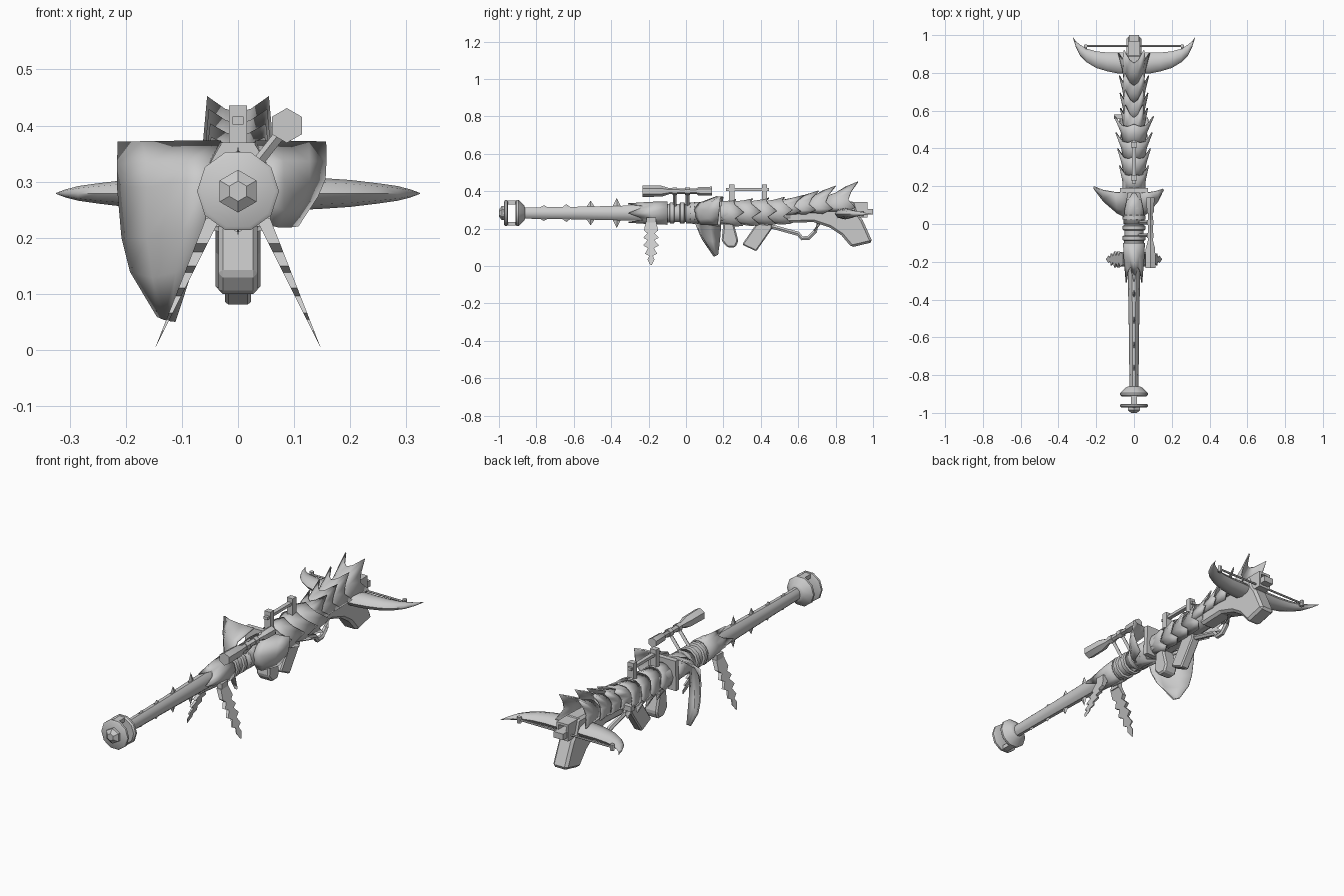
import bpy, math
from mathutils import Vector

if "Cube" in bpy.data.objects:
    bpy.data.objects.remove(bpy.data.objects["Cube"])

GREY = bpy.data.materials.new("steel grey")
GREY.diffuse_color = (0.6, 0.6, 0.6, 1)
GREY.use_nodes = True
GREY.node_tree.nodes["Principled BSDF"].inputs["Base Color"].default_value = GREY.diffuse_color
AX = 0.283  # height of the barrel axis


def build(name, verts, faces, smooth=None, thick=0):
    me = bpy.data.meshes.new(name)
    me.from_pydata([tuple(v) for v in verts], [], faces)
    me.materials.append(GREY)
    ob = bpy.data.objects.new(name, me)
    bpy.context.collection.objects.link(ob)
    bpy.context.view_layer.objects.active = ob
    ob.select_set(True)
    bpy.ops.object.mode_set(mode='EDIT')
    bpy.ops.mesh.select_all(action='SELECT')
    bpy.ops.mesh.normals_make_consistent(inside=False)
    bpy.ops.object.mode_set(mode='OBJECT')
    if smooth:
        bpy.ops.object.shade_smooth_by_angle(angle=math.radians(smooth))
    if thick:
        m = ob.modifiers.new("thickness", 'SOLIDIFY')
        m.thickness, m.offset = thick, 0
    ob.select_set(False)
    return ob


def loft(name, rings, smooth=None, closed=True, thick=0):
    """Skin a list of rings; closed rings get end caps."""
    n = len(rings[0])
    verts = [p for r in rings for p in r]
    faces = [(i * n + j, i * n + (j + 1) % n, (i + 1) * n + (j + 1) % n, (i + 1) * n + j)
             for i in range(len(rings) - 1) for j in range(n if closed else n - 1)]
    if closed:
        faces += [tuple(range(n)), tuple(range(len(verts) - n, len(verts)))]
    return build(name, verts, faces, smooth, thick)


def lathe(name, prof, n=10, x=0, z=AX, smooth=40, turn=.5, wide=1):
    """Turn (y, radius) pairs about an axis along y."""
    return loft(name, [[(x + wide * r * math.sin(2 * math.pi * (k + turn) / n), y,
                         z + r * math.cos(2 * math.pi * (k + turn) / n)) for k in range(n)]
                       for y, r in prof], smooth)


def prism(name, pts, w, x=0, bevel=0):
    """Extrude a (y, z) outline sideways."""
    ob = loft(name, [[(x + s * w, y, z) for y, z in pts] for s in (-1, 1)])
    if bevel:
        m = ob.modifiers.new("bevel", 'BEVEL')
        m.width, m.segments = bevel, 1
    return ob


def box(name, x0, x1, y0, y1, z0, z1):
    return prism(name, [(y0, z0), (y1, z0), (y1, z1), (y0, z1)], (x1 - x0) / 2, (x0 + x1) / 2)


def rod(name, path, r, n=6):
    """Polygonal rod through a list of points."""
    path = [Vector(p) for p in path]
    rings = []
    for i, p in enumerate(path):
        d = (path[min(i + 1, len(path) - 1)] - path[max(i - 1, 0)]).normalized()
        a = d.cross(Vector((0, .1, 1)) if abs(d.z) < .9 else Vector((0, 1, 0))).normalized()
        b = d.cross(a)
        rings.append([p + r * (math.cos(2 * math.pi * k / n) * a + math.sin(2 * math.pi * k / n) * b)
                      for k in range(n)])
    return loft(name, rings, 35)


def scale(name, y0, y1, tip, z0, z1, r0, r1, spikes, flare=.14):
    """Flared armour shell; spikes = (angle from top, weight) for one half."""
    half = [(-a, w) for a, w in reversed(spikes) if a] + list(spikes)
    rings = []
    for t in (0, .55, 1):
        ring = []
        for a, w in half:
            a = math.radians(a)
            f = t * t
            k = 1 + flare * (w - .5) * f
            rx, rz = (r0[i] + (r1[i] - r0[i]) * f for i in (0, 1))
            y = y0 + (y1 - y0) * t + (tip - y1) * w * f
            ring.append((rx * k * math.sin(a), y, z0 + (z1 - z0) * t + rz * k * math.cos(a)))
        rings.append(ring)
    return loft(name, rings, 40, False, 0.006)


# Barrel, slightly taller than wide, with diamond thorns above and below
lathe("barrel", [(-.9, .031), (-.6, .035), (-.3, .042), (-.1, .047)], wide=.76)
for i, (y, h) in enumerate([(-.76, .042), (-.64, .048), (-.51, .066), (-.37, .08)]):
    for s in (-1, 1):
        mid = [(.011, y, AX + s * .02), (0, y + .026, AX + s * .028),
               (-.011, y, AX + s * .02), (0, y - .026, AX + s * .028)]
        build("barrel_thorn", mid + [(0, y, AX + s * h)],
              [(0, 1, 2, 3), (0, 1, 4), (1, 2, 4), (2, 3, 4), (3, 0, 4)])

# Muzzle cage: two flanges joined by struts
lathe("muzzle_cone", [(-.912, .066), (-.905, .073), (-.895, .073), (-.865, .042), (-.86, .03)])
lathe("muzzle_flange", [(-.972, .066), (-.967, .073), (-.957, .073), (-.953, .066)])
lathe("muzzle_tip", [(-1, .018), (-.985, .038), (-.97, .038)], 6, smooth=None, turn=0)
for s in (-1, 1):
    box("muzzle_strut", -.016, .016, -.96, -.9, AX + s * .057 - .01, AX + s * .057 + .01)

# Receiver with bands and a forward-pointing collar
lathe("receiver", [(-.2, .046), (-.15, .055), (-.06, .05), (.04, .052), (.12, .06), (.22, .062), (.56, .05)])
for y in (-.075, -.02, .035, .09):
    lathe("receiver_band", [(y - .014, .053), (y - .01, .06), (y + .01, .06), (y + .014, .053)])
ring_spikes = [(0, 1), (30, .1), (60, .3), (90, 1), (120, .3), (150, .1), (180, 1)]
scale("collar", -.1, -.22, -.31, AX, AX, (.055, .06), (.038, .046), ring_spikes)
scale("rear_collar", .0, .12, .18, AX, AX, (.052, .052), (.06, .066), ring_spikes)

# Barbed legs
edge = [(.028, .235), (.038, .19), (.02, .175), (.042, .15), (.018, .138), (.042, .11),
        (.016, .096), (.032, .066), (.01, .054), (.019, .034), (.003, .005)]
for s in (-1, 1):
    outline = [(d, z) for d, z in edge] + [(-d, z) for d, z in reversed(edge)]
    rings = []
    for k in (-1, 1):
        rings.append([(s * (.147 - .446 * (z - .005) + k * .055 * (z - .004)), -.187 + d, z)
                      for d, z in outline])
    loft("leg", rings)
    box("leg_mount", s * .045 - .013, s * .045 + .013, -.21, -.16, .225, .26)

# Scope on slanted mounts
lathe("scope", [(-.232, .031), (-.13, .029), (-.09, .016), (.055, .014),
                (.065, .022), (.14, .024)], 6, .087, .4, turn=0)
for y in (-.06, .008):
    rod("scope_mount", [(.02, y, .315), (.087, y, .4)], .01, 4)
    lathe("scope_ring", [(y - .013, .02), (y + .013, .02)], 6, .087, .4, turn=0)

# Lopsided shield: each row runs from hub to flared rim
left = [[(-.03, .165, .37), (-.10, .168, .37), (-.17, .18, .37), (-.213, .198, .37)],
        [(-.05, .07, .335), (-.09, .085, .335), (-.16, .135, .33), (-.213, .192, .33)],
        [(-.05, .04, .30), (-.09, .06, .30), (-.16, .12, .29), (-.213, .19, .29)],
        [(-.06, .055, .22), (-.10, .075, .21), (-.16, .13, .2), (-.205, .185, .2)],
        [(-.075, .08, .16), (-.11, .09, .14), (-.15, .14, .13), (-.19, .18, .14)],
        [(-.112, .155, .052), (-.12, .15, .053), (-.13, .16, .055), (-.142, .17, .06)]]
right = [[(.03, .165, .37), (.08, .167, .37), (.125, .175, .37), (.155, .185, .37)],
         [(.05, .07, .335), (.08, .085, .335), (.125, .13, .335), (.155, .18, .335)],
         [(.05, .045, .30), (.08, .065, .30), (.125, .12, .30), (.153, .178, .305)],
         [(.05, .055, .26), (.08, .075, .25), (.11, .12, .255), (.14, .175, .275)],
         [(.05, .075, .225), (.07, .085, .22), (.09, .13, .22), (.105, .17, .222)]]
for nm, rows in (("left_shield", left), ("right_shield", right)):
    loft(nm, rows, 60, False, .007)
prism("shield_brace", [(.16, .22), (.185, .22), (.19, .37), (.165, .37)], .075)

# Upper rail on two posts
box("rail", -.01, .01, .215, .445, .402, .416)
for y in (.245, .42):
    box("rail_post", -.016, .016, y - .014, y + .014, .32, .436)

# Overlapping body scales, spiked at sides and belly
side_spikes = [(0, .3), (25, .1), (50, .2), (85, 1), (110, .2), (135, .9), (160, .1)]
for i, (y0, tip, w) in enumerate([(.18, .31, .068), (.26, .4, .077), (.34, .485, .086), (.42, .57, .092)]):
    scale("body_scale", y0, tip - .06, tip, AX, AX - .004 + .004 * i, (.054, .06), (w, .08), side_spikes, .26)

# Rear scales, each with a pair of horns split by a valley
horn_spikes = [(0, .1), (20, .3), (36, 1), (54, .5), (74, .3), (95, .8), (115, .1)]
for y0, tip, z, w, peak in [(.46, .63, .3, .062, .378), (.55, .71, .308, .064, .402),
                            (.64, .8, .316, .067, .428), (.74, .92, .325, .071, .451)]:
    scale("rear_scale", y0, tip - .075, tip, z - .01, z, (.05, .052), (w, (peak - z) / 1.03),
          horn_spikes, .54)

# Stock, butt pad, and rear box
prism("stock", [(.5, .33), (.9, .345), (.92, .28), (.945, .245), (.998, .127), (.885, .1),
                (.83, .165), (.77, .205), (.68, .235), (.54, .23)], .04, 0, .012)
for s in (-1, 1):
    box("rear_box_side", s * .026 - .006, s * .026 + .006, .88, .97, .265, .335)
    box("rear_box_plate", -.032, .032, .88, .97, .3 + s * .035 - .006, .3 + s * .035 + .006)
box("rear_peg", -.026, .026, .9, 1.0, .275, .305)

# Magazine, grip and guard
prism("magazine", [(.2, .23), (.19, .135), (.22, .1), (.265, .1), (.28, .135), (.255, .23)], .035, 0, .008)
prism("grip", [(.38, .23), (.3, .115), (.375, .078), (.46, .2), (.46, .23)], .023, 0, .006)
rod("guard", [(0, .4, .225), (0, .48, .205), (0, .6, .172), (0, .62, .148), (0, .655, .15),
              (0, .69, .185), (0, .71, .23)], .013)
box("bolt_handle", -.105, -.03, .555, .58, .275, .3)

# Swept horns and bowstring
span = [(.03, .85, .055, .03), (.08, .852, .056, .03), (.14, .858, .05, .028), (.2, .87, .044, .024),
        (.25, .892, .036, .018), (.285, .92, .029, .013), (.308, .952, .015, .007), (.324, .99, .001, .001)]
for s in (-1, 1):
    loft("horn", [[(s * x, y + hy * math.cos(math.pi * k / 4), .279 + hz * math.sin(math.pi * k / 4))
                   for k in range(8)] for x, y, hy, hz in span], 50)
    rod("string_knob", [(s * .255, .942, .265), (s * .255, .942, .295)], .011)
    rod("string_post", [(s * .255, .91, .279), (s * .255, .945, .279)], .006)
rod("bowstring", [(-.26, .942, .28), (.26, .942, .28)], .005)
